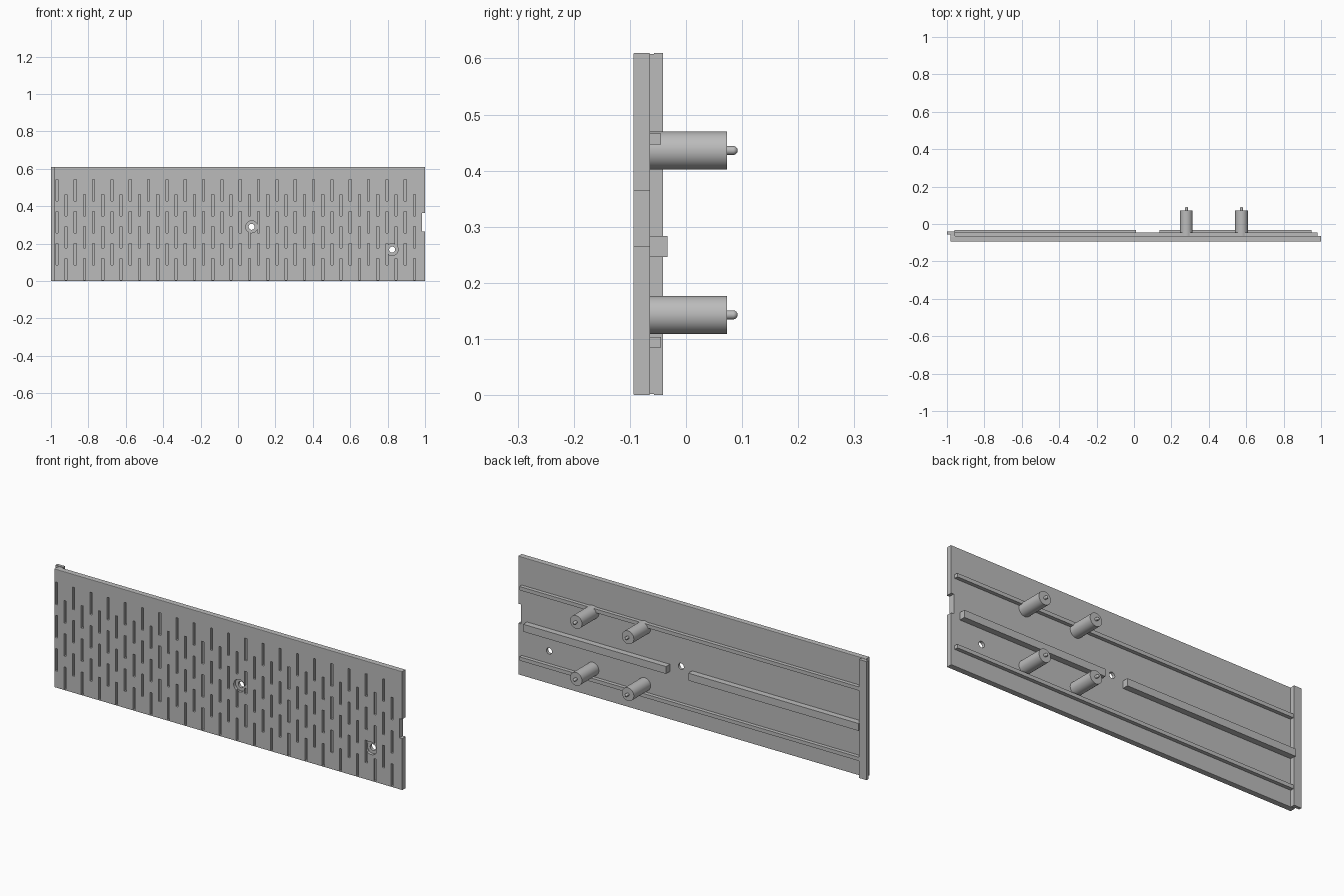
import bpy, bmesh, math
from mathutils import Matrix, Vector

cube = bpy.data.objects.get("Cube")
if cube:
    bpy.data.objects.remove(cube, do_unlink=True)

grey = bpy.data.materials.new("plain grey")
grey.use_nodes = True
grey.diffuse_color = (0.5, 0.5, 0.5, 1)
grey.node_tree.nodes["Principled BSDF"].inputs["Base Color"].default_value = (0.5, 0.5, 0.5, 1)

FRONT, BACK, HEIGHT = -0.094, -0.064, 0.61


def add_box(bm, lo, hi):
    lo, hi = Vector(lo), Vector(hi)
    m = Matrix.Translation((lo + hi) / 2) @ Matrix.Diagonal((*(hi - lo), 1))
    bmesh.ops.create_cube(bm, size=1, matrix=m)


def add_rod(bm, x, z, radius, y0, y1, sides=32):
    m = Matrix.Translation((x, (y0 + y1) / 2, z)) @ Matrix.Rotation(math.pi / 2, 4, 'X')
    bmesh.ops.create_cone(bm, cap_ends=True, segments=sides, radius1=radius,
                          radius2=radius, depth=y1 - y0, matrix=m)


def finish(bm, name, smooth=False):
    mesh = bpy.data.meshes.new(name)
    bm.to_mesh(mesh)
    bm.free()
    ob = bpy.data.objects.new(name, mesh)
    bpy.context.collection.objects.link(ob)
    mesh.materials.append(grey)
    if smooth:
        bpy.ops.object.select_all(action='DESELECT')
        ob.select_set(True)
        bpy.context.view_layer.objects.active = ob
        bpy.ops.object.shade_smooth_by_angle(angle=math.radians(35))
    return ob


def box(name, lo, hi):
    bm = bmesh.new()
    add_box(bm, lo, hi)
    return finish(bm, name)


def cut(target, cutter):
    mod = target.modifiers.new("cut", 'BOOLEAN')
    mod.operation = 'DIFFERENCE'
    mod.solver = 'EXACT'
    mod.object = cutter
    bpy.context.view_layer.objects.active = target
    bpy.ops.object.modifier_apply(modifier=mod.name)
    bpy.data.objects.remove(cutter, do_unlink=True)


# Main panel with softened long edges
bm = bmesh.new()
add_box(bm, (-0.98, FRONT, 0), (1, BACK, HEIGHT))
long_edges = [e for e in bm.edges if abs(e.verts[0].co.x - e.verts[1].co.x) > 1]
bmesh.ops.bevel(bm, geom=long_edges, offset=0.003, segments=2, profile=0.5, affect='EDGES')
panel = finish(bm, "panel")

# Staggered vertical grooves and the edge notch
bm = bmesh.new()
for col in range(40):
    x = -0.968 + col * 0.049
    for row in range(3):
        z = (0.005 if col % 2 else 0.087) + row * 0.171
        add_box(bm, (x - 0.006, FRONT - 0.02, z), (x + 0.006, FRONT + 0.012, z + 0.115))
add_box(bm, (0.985, FRONT - 0.02, 0.265), (1.02, BACK + 0.02, 0.365))
cut(panel, finish(bm, "groove_cutter"))

# Counterbored screw holes
for radius, depth in ((0.032, FRONT + 0.015), (0.016, BACK + 0.02)):
    bm = bmesh.new()
    for x, z in ((0.073, 0.29), (0.824, 0.168)):
        add_rod(bm, x, z, radius, FRONT - 0.02, depth)
    cut(panel, finish(bm, "hole_cutter"))

# Overlapping lip along the right end
box("lip_base", (-0.98, BACK - 0.002, 0.002), (-0.957, -0.05, HEIGHT - 0.002))
box("lip_flange", (-1, -0.057, 0), (-0.957, -0.041, HEIGHT))

# Stiffening rails on the back
for name, z in (("lower_rail", 0.085), ("upper_rail", 0.447)):
    box(name, (-0.96, BACK - 0.002, z), (0.98, -0.045, z + 0.019))
for name, x0, x1 in (("right_centre_rail", -0.96, 0.01), ("left_centre_rail", 0.137, 0.95)):
    box(name, (x0, BACK - 0.002, 0.246), (x1, -0.033, 0.284))

# Standoff posts with round-tipped pins
for x in (0.28, 0.575):
    for z in (0.143, 0.436):
        bm = bmesh.new()
        add_rod(bm, x, z, 0.034, BACK - 0.002, 0.073)
        finish(bm, "standoff_post", True)
        bm = bmesh.new()
        add_rod(bm, x, z, 0.008, 0.07, 0.085, 16)
        tip = Matrix.Translation((x, 0.084, z)) @ Matrix.Rotation(math.pi / 2, 4, 'X')
        bmesh.ops.create_uvsphere(bm, u_segments=16, v_segments=8, radius=0.008, matrix=tip)
        finish(bm, "standoff_pin", True)
